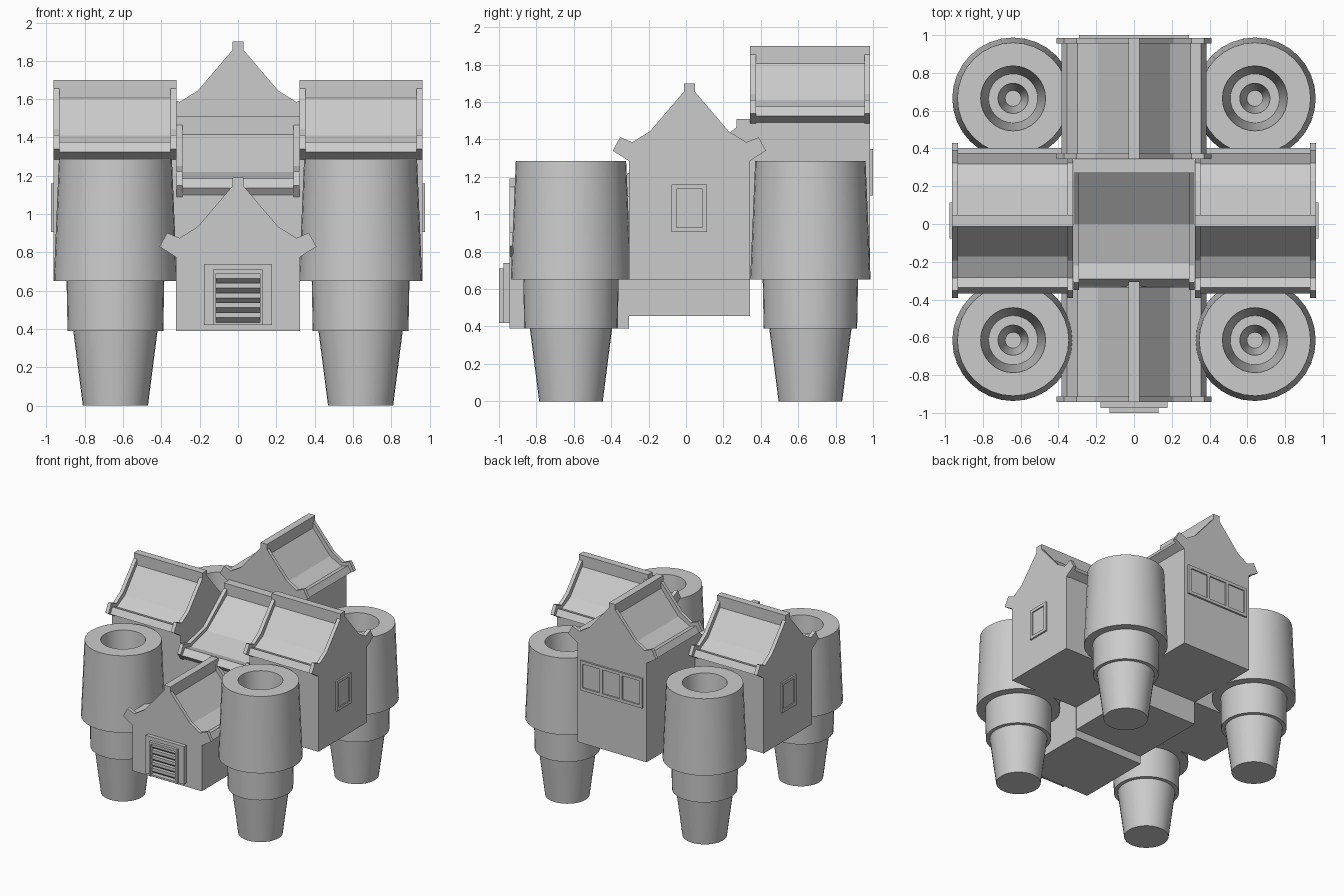
import bpy, bmesh, math
from mathutils import Vector

cube = bpy.data.objects.get("Cube")
if cube:
    bpy.data.objects.remove(cube)

stone = bpy.data.materials.new("grey_stone")
stone.use_nodes = True
GREY = (0.6, 0.6, 0.6, 1)
stone.diffuse_color = GREY
stone.node_tree.nodes["Principled BSDF"].inputs["Base Color"].default_value = GREY


def finish(name, bm):
    bmesh.ops.recalc_face_normals(bm, faces=bm.faces)
    mesh = bpy.data.meshes.new(name)
    bm.to_mesh(mesh)
    bm.free()
    mesh.materials.append(stone)
    obj = bpy.data.objects.new(name, mesh)
    bpy.context.collection.objects.link(obj)
    return obj


def prism(name, profile, axis, start, end):
    """Extrude a (side, height) profile along x or y."""
    bm = bmesh.new()
    place = (lambda u, z: (start, u, z)) if axis == "x" else (lambda u, z: (u, start, z))
    face = bm.faces.new([bm.verts.new(place(u, z)) for u, z in profile])
    moved = bmesh.ops.extrude_face_region(bm, geom=[face])["geom"]
    step = Vector((end - start, 0, 0)) if axis == "x" else Vector((0, end - start, 0))
    bmesh.ops.translate(bm, vec=step, verts=[v for v in moved if isinstance(v, bmesh.types.BMVert)])
    return finish(name, bm)


def rectangle(u0, u1, z0, z1):
    return [(u0, z0), (u1, z0), (u1, z1), (u0, z1)]


def gabled(half, centre, ridge, bottom):
    """Mirror half a gable, given as (distance, drop from ridge)."""
    side = [(d, ridge - drop) for d, drop in half] + [(WALL, bottom)]
    return [(centre + d, z) for d, z in side] + [(centre - d, z) for d, z in reversed(side)]


def roofed_block(name, body, gable, axis, start, end):
    """Recessed roof body between two raised gable walls."""
    prism(name + "_body", body, axis, start + RIM, end - RIM)
    prism(name + "_gable_a", gable, axis, start, start + RIM)
    prism(name + "_gable_b", gable, axis, end - RIM, end)


WALL, RIM = 0.323, 0.03
PANEL = [(0.03, 0), (0.03, 0.095), (0.19, 0.29), (0.30, 0.345), (0.355, 0.325), (0.385, 0.375), (WALL, 0.41)]
GABLE = [(0.03, 0), (0.03, 0.045), (0.21, 0.256), (0.305, 0.315), (0.37, 0.288), (0.41, 0.36), (WALL, 0.415)]

# Four outer houses: axis, centre, ridge height, bottom, start, end
houses = {
    "front_house": ("y", 0, 1.19, 0.39, -0.943, -0.305),
    "back_house": ("y", 0, 1.90, 0.65, 0.343, 0.985),
    "left_house": ("x", 0.018, 1.70, 0.65, 0.322, 0.963),
    "right_house": ("x", 0.018, 1.70, 0.65, -0.963, -0.322),
}
for name, (axis, centre, ridge, bottom, start, end) in houses.items():
    roofed_block(name, gabled(PANEL, centre, ridge, bottom),
                 gabled(GABLE, centre, ridge, bottom), axis, start, end)

# Central hall with a single slope towards the front
back = [(-0.305, 0.455), (0.341, 0.455), (0.341, 1.51), (0.27, 1.51)]
hall_body = back + [(0.27, 1.415), (0.0, 1.22), (-0.21, 1.165), (-0.29, 1.185), (-0.33, 1.135), (-0.305, 1.10)]
hall_gable = back + [(0.27, 1.465), (0.0, 1.25), (-0.22, 1.195), (-0.31, 1.222), (-0.35, 1.15), (-0.305, 1.09)]
roofed_block("central_hall", hall_body, hall_gable, "x", -0.321, 0.321)

# Stepped hollow towers, turned from one profile
TOWER = [(0, 0), (0.17, 0), (0.22, 0.39), (0.25, 0.39), (0.255, 0.65), (0.322, 0.65), (0.295, 1.285),
         (0.172, 1.285), (0.13, 0.70), (0.08, 0.70), (0.042, 0.42), (0, 0.42)]


def tower(name, x, y):
    bm = bmesh.new()
    verts = [bm.verts.new((r, 0, z)) for r, z in TOWER]
    edges = [bm.edges.new(pair) for pair in zip(verts, verts[1:])]
    bmesh.ops.spin(bm, geom=verts + edges, cent=(0, 0, 0), axis=(0, 0, 1),
                   angle=math.tau, steps=32, use_duplicate=False)
    bmesh.ops.remove_doubles(bm, verts=bm.verts, dist=0.0005)
    obj = finish(name, bm)
    obj.location = (x, y, 0)
    bpy.ops.object.select_all(action="DESELECT")
    obj.select_set(True)
    bpy.context.view_layer.objects.active = obj
    bpy.ops.object.shade_smooth_by_angle(angle=math.radians(30))


for side, x in (("left", 0.64), ("right", -0.64)):
    tower("front_tower_" + side, x, -0.615)
    tower("back_tower_" + side, x, 0.665)


def window(name, axis, wall, out, centre, width, z0, z1, panes):
    """Frame bars over a thin recessed pane."""
    bar, left, right = 0.025, centre - width / 2, centre + width / 2
    prism(name + "_pane", rectangle(left, right, z0, z1), axis, wall, wall + out * 0.3)
    for z in (z0, z1 - bar):
        prism(name + "_rail", rectangle(left, right, z, z + bar), axis, wall, wall + out)
    for i in range(panes + 1):
        u = left + i * (width - bar) / panes
        prism(name + "_post", rectangle(u, u + bar, z0 + bar, z1 - bar), axis, wall, wall + out)


window("left_window", "x", 0.963, 0.014, 0.018, 0.19, 0.905, 1.16, 1)
window("right_window", "x", -0.963, -0.014, 0.018, 0.19, 0.905, 1.16, 1)
window("back_window", "y", 0.985, 0.015, 0, 0.58, 1.10, 1.35, 3)


# Front door: two nested frames around a stack of slats
def door_frame(name, inner, outer, bottom, inner_top, top, start, end):
    arch = [(-outer, bottom), (-outer, top), (outer, top), (outer, bottom),
            (inner, bottom), (inner, inner_top), (-inner, inner_top), (-inner, bottom)]
    prism(name, arch, "y", start, end)


door_frame("door_outer_frame", 0.13, 0.178, 0.42, 0.71, 0.74, -0.943, -0.975)
door_frame("door_inner_frame", 0.114, 0.13, 0.42, 0.69, 0.71, -0.943, -1.0)
prism("door_sill", rectangle(-0.13, 0.13, 0.42, 0.435), "y", -0.943, -0.995)
SLATS, PITCH = 5, 0.051
for i in range(SLATS):
    z = 0.435 + i * PITCH
    slat = [(-0.943, z), (-0.955, z), (-0.985, z + PITCH / 2), (-0.985, z + PITCH), (-0.943, z + PITCH)]
    prism("door_slat", slat, "x", -0.114, 0.114)
